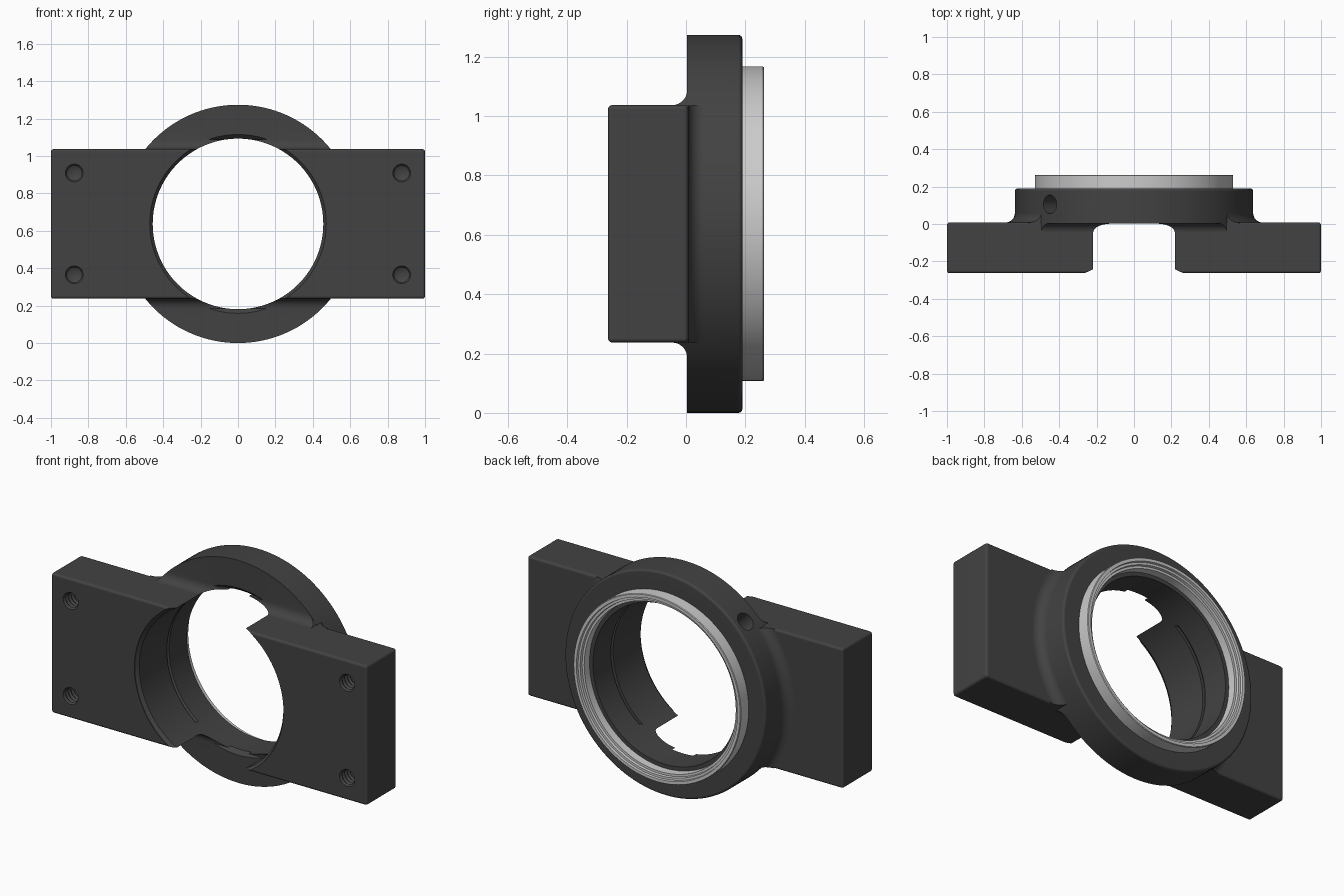
import bpy, bmesh, math
from mathutils import Matrix, Vector

if "Cube" in bpy.data.objects:
    bpy.data.objects.remove(bpy.data.objects["Cube"])

CZ = 0.637           # height of the ring axis
R = 0.637            # outer radius of the ring
H = 0.4              # half height of the mounting plate
F = 0.051            # fillet radius
HALF_PI = math.pi / 2


def material(name, rgb):
    m = bpy.data.materials.new(name)
    m.diffuse_color = (*rgb, 1)
    m.use_nodes = True
    m.node_tree.nodes["Principled BSDF"].inputs["Base Color"].default_value = m.diffuse_color
    return m


def finish(bm, name, matrix):
    bmesh.ops.remove_doubles(bm, verts=bm.verts, dist=1e-5)
    bmesh.ops.recalc_face_normals(bm, faces=bm.faces)
    bm.transform(matrix)
    me = bpy.data.meshes.new(name)
    bm.to_mesh(me)
    bm.free()
    ob = bpy.data.objects.new(name, me)
    bpy.context.collection.objects.link(ob)
    return ob


AXIS = Matrix.Translation((0, 0, CZ))


def lathe(name, profile, closed=True, steps=120, matrix=AXIS):
    """Revolve (radius, y) points about the y axis."""
    bm = bmesh.new()
    v = [bm.verts.new((r, y, 0)) for r, y in profile]
    n = len(v)
    e = [bm.edges.new((v[i], v[(i + 1) % n])) for i in range(n if closed else n - 1)]
    bmesh.ops.spin(bm, geom=v + e, cent=(0, 0, 0), axis=(0, 1, 0),
                   angle=2 * math.pi, steps=steps)
    return finish(bm, name, matrix)


def box(name, lo, hi, bevel=0):
    bm = bmesh.new()
    bmesh.ops.create_cube(bm, size=1)
    lo, hi = Vector(lo), Vector(hi)
    bmesh.ops.scale(bm, vec=hi - lo, verts=bm.verts)
    bmesh.ops.translate(bm, vec=(lo + hi) / 2, verts=bm.verts)
    if bevel:
        bmesh.ops.bevel(bm, geom=bm.edges[:], offset=bevel, segments=3,
                        profile=0.5, affect='EDGES')
    return finish(bm, name, AXIS)


def prism(name, profile, half_length):
    """Extrude (y, z) points along x."""
    bm = bmesh.new()
    f = bm.faces.new([bm.verts.new((-half_length, y, z)) for y, z in profile])
    g = bmesh.ops.extrude_face_region(bm, geom=[f])['geom']
    bmesh.ops.translate(bm, vec=(2 * half_length, 0, 0),
                        verts=[x for x in g if isinstance(x, bmesh.types.BMVert)])
    return finish(bm, name, AXIS)


def boolean(a, b, op):
    m = a.modifiers.new("bool", 'BOOLEAN')
    m.operation, m.object, m.solver = op, b, 'EXACT'
    bpy.context.view_layer.objects.active = a
    bpy.ops.object.modifier_apply(modifier=m.name)
    bpy.data.objects.remove(b)


def rounded(cx, cy, r, a0, n=4):
    return [(cx + r * math.cos(a0 + HALF_PI * i / n),
             cy + r * math.sin(a0 + HALF_PI * i / n)) for i in range(n + 1)]


# mounting plate
body = box("mounting_body", (-1, -0.263, -H), (1, 0.008, H), 0.014)

# round flange with chamfered mouth and rounded back rim
flange = lathe("flange", [(0.478, 0.004), (R, 0.004)] + rounded(R - 0.014, 0.176, 0.014, 0)
               + [(0.44, 0.19), (0.44, 0.03), (0.454, 0.03)])
boolean(body, flange, 'UNION')

# fillets between plate edges and flange face
arc = [(0.004 - F + F * math.sin(t), H + F - F * math.cos(t))
       for t in [HALF_PI * i / 8 for i in range(9)]]
for s in (1, -1):
    prof = [(y, s * z) for y, z in arc + [(0.03, H + F), (0.03, H - 0.03), (0.004 - F, H - 0.03)]]
    fillet = prism("edge_fillet", prof, 0.6)
    limit = lathe("limit", [(0, -0.3), (R - 0.0005, -0.3), (R - 0.0005, 0.3), (0, 0.3)], False)
    boolean(fillet, limit, 'INTERSECT')
    boolean(body, fillet, 'UNION')

# fillet between the flange wall and the plate back
arc = [(R + F - F * math.cos(t), 0.008 + F - F * math.sin(t))
       for t in [HALF_PI * i / 8 for i in range(9)]]
collar = lathe("collar", arc + [(R + F, -0.02), (0.6, -0.02), (0.6, 0.008 + F)])
boolean(collar, box("limit", (-0.9, -0.3, -H + 0.001), (0.9, 0.3, H - 0.001)), 'INTERSECT')
boolean(body, collar, 'UNION')

# main bore with chamfered front
bore = lathe("bore", [(0, -0.3), (0.472, -0.3), (0.472, -0.259), (0.456, -0.241),
                      (0.456, 0.3), (0, 0.3)], False)
boolean(body, bore, 'DIFFERENCE')

# threaded screw holes in the four corners
thread = [(0.048 if i % 2 == 0 else 0.040, 0.012 * i) for i in range(15)]
for x in (-0.875, 0.875):
    for z in (-0.272, 0.272):
        hole = lathe("hole", [(0, -0.02), (0.048, -0.02)] + thread + [(0, 0.20)], False, 24,
                     Matrix.Translation((x, -0.263, CZ + z)))
        boolean(body, hole, 'DIFFERENCE')

# radial set screw hole in the flange wall
out = Vector((-1, 0, 1)).normalized()
place = (Matrix.Translation(Vector((0, 0.105, CZ)) + out * 0.53)
         @ out.to_track_quat('Y', 'Z').to_matrix().to_4x4())
boolean(body, lathe("hole", [(0, 0), (0.05, 0), (0.05, 0.2), (0, 0.2)], False, 32, place),
        'DIFFERENCE')

# bright stepped metal ring on the back
ring = lathe("metal_ring", [(0.53, 0.18), (0.53, 0.259), (0.527, 0.263), (0.510, 0.263),
                            (0.508, 0.25), (0.495, 0.25), (0.493, 0.235), (0.480, 0.235),
                            (0.478, 0.18)])

body.data.materials.append(material("dark_metal", (0.055, 0.055, 0.055)))
ring.data.materials.append(material("bright_metal", (0.55, 0.55, 0.55)))

# smooth shading with sharp edges kept
for ob in (body, ring):
    bpy.ops.object.select_all(action='DESELECT')
    ob.select_set(True)
    bpy.context.view_layer.objects.active = ob
    bpy.ops.object.shade_smooth_by_angle(angle=math.radians(35))
    w = ob.modifiers.new("weighted", 'WEIGHTED_NORMAL')
    w.keep_sharp = True
